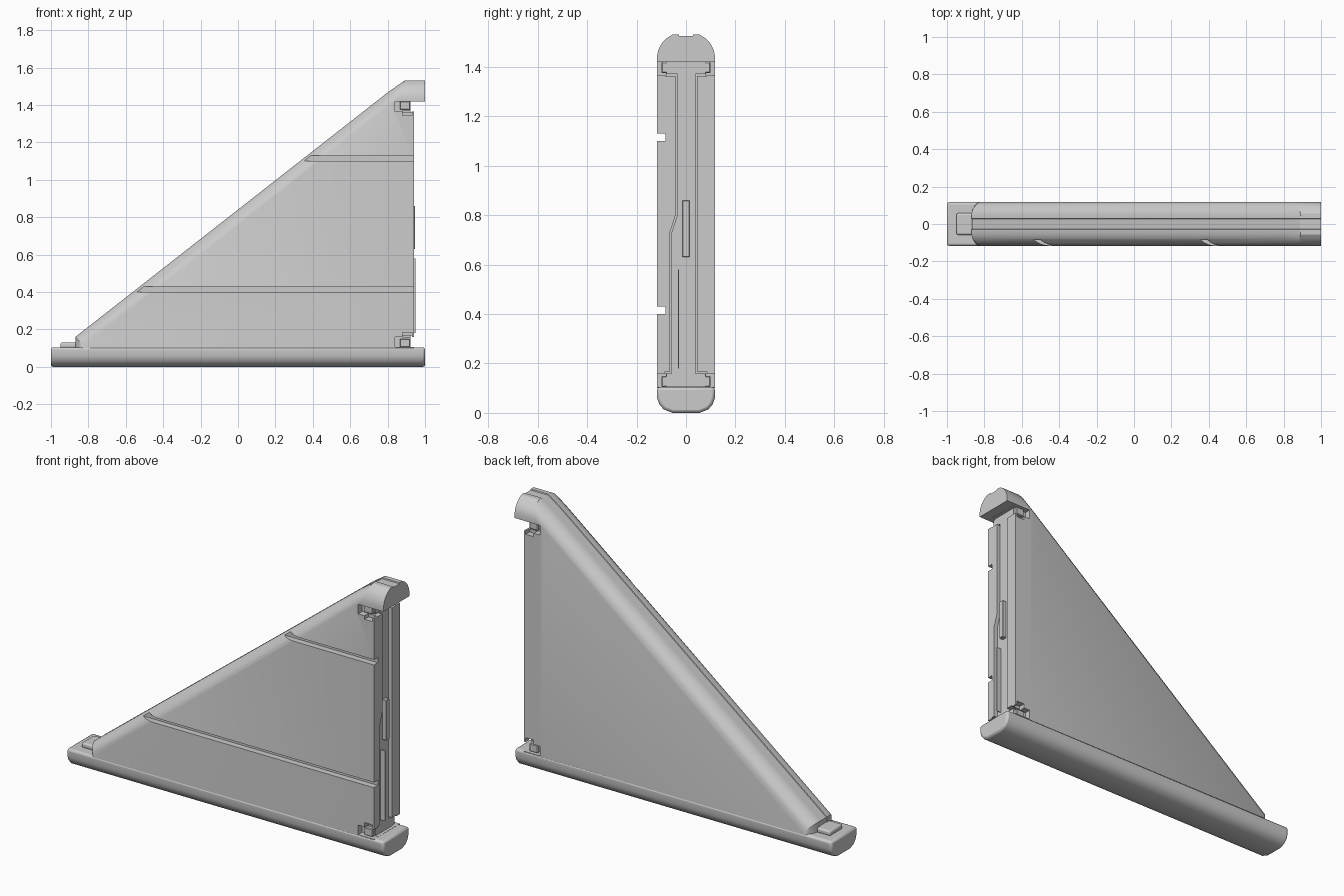
import bpy, bmesh, math

if "Cube" in bpy.data.objects:
    bpy.data.objects.remove(bpy.data.objects["Cube"])


def finish(name, bm, bevel=0.0, segments=1):
    bmesh.ops.recalc_face_normals(bm, faces=bm.faces)
    mesh = bpy.data.meshes.new(name)
    bm.to_mesh(mesh)
    bm.free()
    ob = bpy.data.objects.new(name, mesh)
    bpy.context.collection.objects.link(ob)
    if bevel:
        mod = ob.modifiers.new("bevel", 'BEVEL')
        mod.width, mod.segments = bevel, segments
        mod.limit_method, mod.angle_limit = 'ANGLE', math.radians(40)
    return ob


def loft(name, rings, bevel=0.0, segments=1):
    """Skin a list of matching point rings and cap both ends."""
    bm = bmesh.new()
    rows = [[bm.verts.new(p) for p in ring] for ring in rings]
    n = len(rows[0])
    for a, b in zip(rows, rows[1:]):
        for i in range(n):
            j = (i + 1) % n
            if a[i].co == b[i].co and a[j].co == b[j].co:
                continue
            bm.faces.new((a[i], a[j], b[j], b[i]))
    bm.faces.new(rows[0])
    bm.faces.new(rows[-1])
    return finish(name, bm, bevel, segments)


def prism_x(name, yz, x0, x1, bevel=0.0, segments=1):
    return loft(name, [[(x, y, z) for y, z in yz] for x in (x0, x1)], bevel, segments)


def box(name, x0, x1, y0, y1, z0, z1, bevel=0.0, segments=1):
    return prism_x(name, [(y0, z0), (y1, z0), (y1, z1), (y0, z1)], x0, x1, bevel, segments)


def cut(ob, cutter):
    mod = ob.modifiers.new("cut", 'BOOLEAN')
    mod.operation, mod.solver, mod.object = 'DIFFERENCE', 'EXACT', cutter
    bpy.context.view_layer.objects.active = ob
    bpy.ops.object.modifier_apply(modifier=mod.name)
    bpy.data.objects.remove(cutter)


def smooth(ob, angle=25):
    bpy.ops.object.select_all(action='DESELECT')
    ob.select_set(True)
    bpy.context.view_layer.objects.active = ob
    bpy.ops.object.shade_smooth_by_angle(angle=math.radians(angle))


# Base rail with rounded underside
half = [(.055, 0), (.09, .014), (.108, .035), (.117, .06), (.117, .105)]
base = prism_x("base_rail", half + [(-y, z) for y, z in reversed(half)], -1, 1, .012, 2)
smooth(base, 35)

# Triangular body: side outline blends into the rounded sloping rail outline
side = [(-.825, .1), (-.82, .11), (.815, 1.405), (.865, 1.445),
        (1, 1.445), (1, 1.42), (.94, 1.42), (.94, .1)]
crest = [(-.87, .1), (-.87, .16), (.81, 1.475), (.89, 1.53),
         (1, 1.53), (1, 1.42), (.94, 1.42), (.94, .1)]
steps = [(.117, 0), (.112, .28), (.1, .56), (.08, .82), (.055, 1), (.029, 1), (.027, .93)]
steps += [(-y, t) for y, t in reversed(steps)]
rings = [[(a + (c - a) * t, y, b + (d - b) * t) for (a, b), (c, d) in zip(side, crest)]
         for y, t in steps]
body = loft("triangular_body", rings)

# Panel grooves across the front
for z in (.40, 1.10):
    cut(body, box("groove_cutter", -.9, 1.1, -.2, -.082, z, z + .03))


# Stepped channel down the right edge, and the core that fills it
def channel(g):
    return [(-.078 - g, .106), (-.078 - g, .16 + g), (-.058 - g, .16 + g), (-.058 - g, .73),
            (-.035 - g, .80), (-.035 - g, 1.37 - g), (-.078 - g, 1.37 - g), (-.078 - g, 1.419),
            (.078 + g, 1.419), (.078 + g, 1.37 - g), (.038 + g, 1.37 - g), (.038 + g, .16 + g),
            (.078 + g, .16 + g), (.078 + g, .106)]


cut(body, prism_x("channel_cutter", channel(.007), .88, .97))

# Corner notches with a deeper inner step, on both faces
for s in (-1, 1):
    y0, y1 = sorted((s * .08, s * .2))
    for za, zb, zc, zd in ((1.365, 1.4195, 1.345, 1.38), (.1055, .16, .15, .185)):
        cut(body, box("notch_cutter", .84, .97, y0, y1, za, zb))
        cut(body, box("notch_step_cutter", .88, .93, y0, y1, zc, zd))
smooth(body)

prism_x("channel_core", channel(0), .85, .922)

# Clips sitting in the notches
for s, label in ((-1, "front"), (1, "back")):
    y0, y1 = sorted((s * .07, s * .1))
    for z, end in ((1.375, "top"), (.105, "bottom")):
        box(f"{end}_{label}_clip", .865, .92, y0, y1, z, z + .045, .004)

# Thin trims on the core
box("core_latch", .91, .947, -.015, .015, .63, .86, .003)
box("core_rib", .91, .95, -.032, -.028, .18, .58)

# Stop tab at the toe of the base
tab = box("toe_tab", -.95, -.84, -.058, .058, .1, .13, .01, 3)
smooth(tab, 35)
